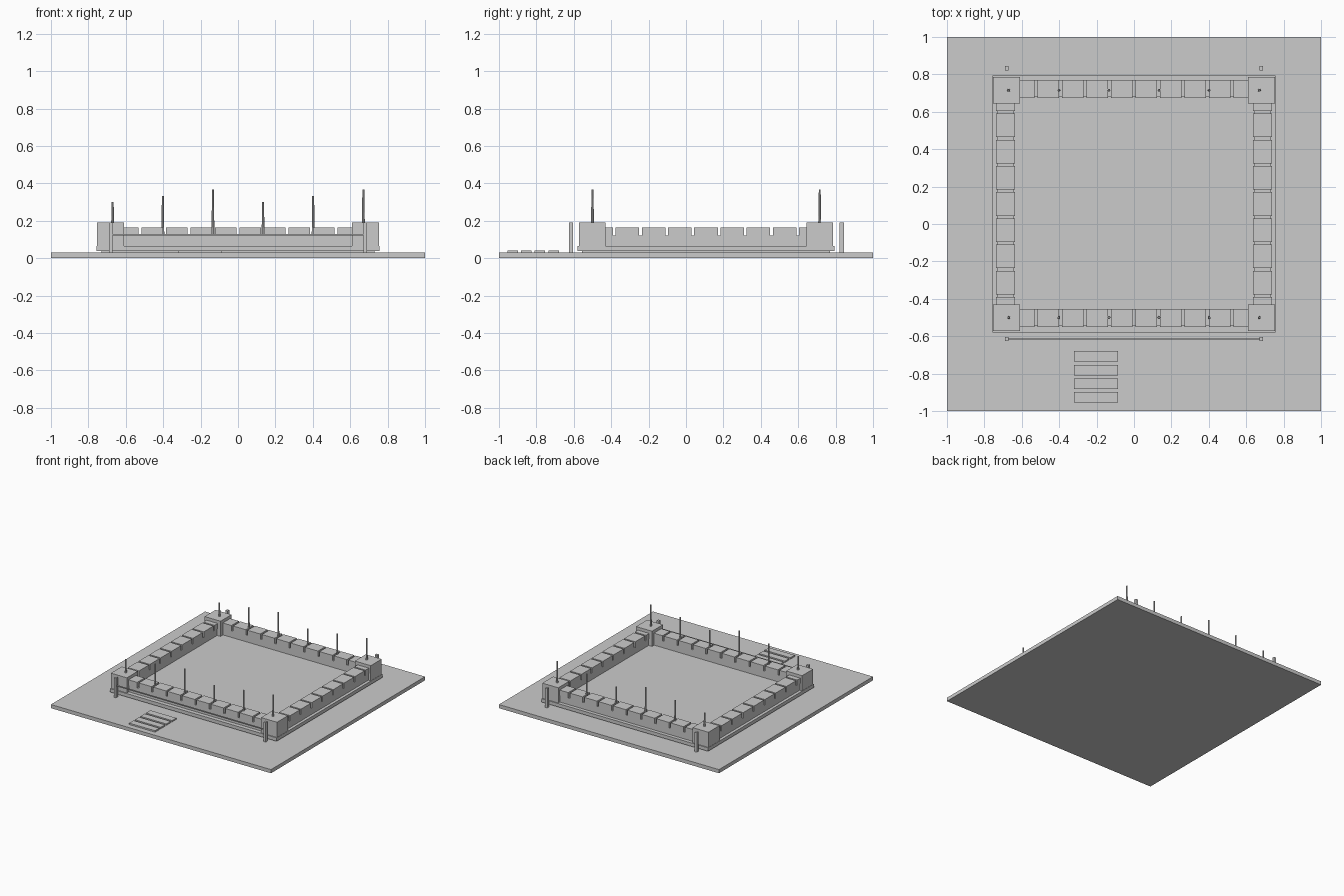
import bpy

if "Cube" in bpy.data.objects:
    bpy.data.objects.remove(bpy.data.objects["Cube"], do_unlink=True)

stone = bpy.data.materials.new("stone grey")
stone.use_nodes = True
GREY = (0.6, 0.6, 0.6, 1)
stone.diffuse_color = GREY
stone.node_tree.nodes["Principled BSDF"].inputs["Base Color"].default_value = GREY


def box(name, x0, x1, y0, y1, z0, z1):
    bpy.ops.mesh.primitive_cube_add(size=1)
    ob = bpy.context.object
    ob.name = name
    ob.location = ((x0 + x1) / 2, (y0 + y1) / 2, (z0 + z1) / 2)
    ob.scale = (x1 - x0, y1 - y0, z1 - z0)
    ob.data.materials.append(stone)
    return ob


def spire(name, x, y, z0, z1):
    bpy.ops.mesh.primitive_cone_add(vertices=8, radius1=0.008, radius2=0.005,
                                    depth=z1 - z0, location=(x, y, (z0 + z1) / 2))
    ob = bpy.context.object
    ob.name = name
    ob.data.materials.append(stone)


GROUND, PLINTH, WALK, WALL_TOP, TOWER_TOP = 0.03, 0.065, 0.12, 0.165, 0.19
MID_Y = 0.107

# Ground slab, footing and courtyard plinth
box("ground_slab", -1, 1, -1, 1, 0, GROUND)
box("footing", -0.73, 0.73, -0.555, 0.77, GROUND, 0.037)
box("plinth", -0.757, 0.757, -0.58, 0.795, 0.037, PLINTH)

# Front and back walls with their battlements
for side, y in (("front", -0.502), ("back", 0.722)):
    box(side + "_wall", -0.62, 0.62, y - 0.044, y + 0.044, PLINTH, WALK)
    for i in range(10):
        x = (i - 4.5) * 0.131
        box(side + "_merlon", x - 0.058, x + 0.058, y - 0.048, y + 0.048, WALK, WALL_TOP)

# Side walls with their battlements
for side, x in (("right", -0.687), ("left", 0.687)):
    box(side + "_wall", x - 0.046, x + 0.046, -0.45, 0.66, PLINTH, WALK)
    for i in range(-4, 5):
        y = MID_Y + i * 0.14
        box(side + "_merlon", x - 0.051, x + 0.051, y - 0.063, y + 0.063, WALK, WALL_TOP)

# Corner towers
for s in (-1, 1):
    x0, x1 = sorted((s * 0.61, s * 0.755))
    box("front_tower", x0, x1, -0.572, -0.43, PLINTH, TOWER_TOP)
    box("back_tower", x0, x1, 0.645, 0.787, PLINTH, TOWER_TOP)

# Spires along the front and back, in three repeating heights
for side, y in (("front", -0.5), ("back", 0.715)):
    for i in range(6):
        x = (i - 2.5) * 0.268
        base = TOWER_TOP if i in (0, 5) else WALK
        spire(side + "_spire", x, y, base, (0.3, 0.333, 0.366)[i % 3])

# Free-standing posts and the rail across the front
for x in (-0.68, 0.68):
    for side, y in (("front", -0.615), ("back", 0.833)):
        box(side + "_post", x - 0.01, x + 0.01, y - 0.011, y + 0.011, GROUND, TOWER_TOP)
box("front_rail", -0.68, 0.68, -0.619, -0.611, 0.122, 0.13)

# Low slabs of the approach path
for i in range(4):
    y = -0.708 - i * 0.073
    box("path_slab", -0.32, -0.085, y - 0.028, y + 0.028, GROUND, 0.042)
